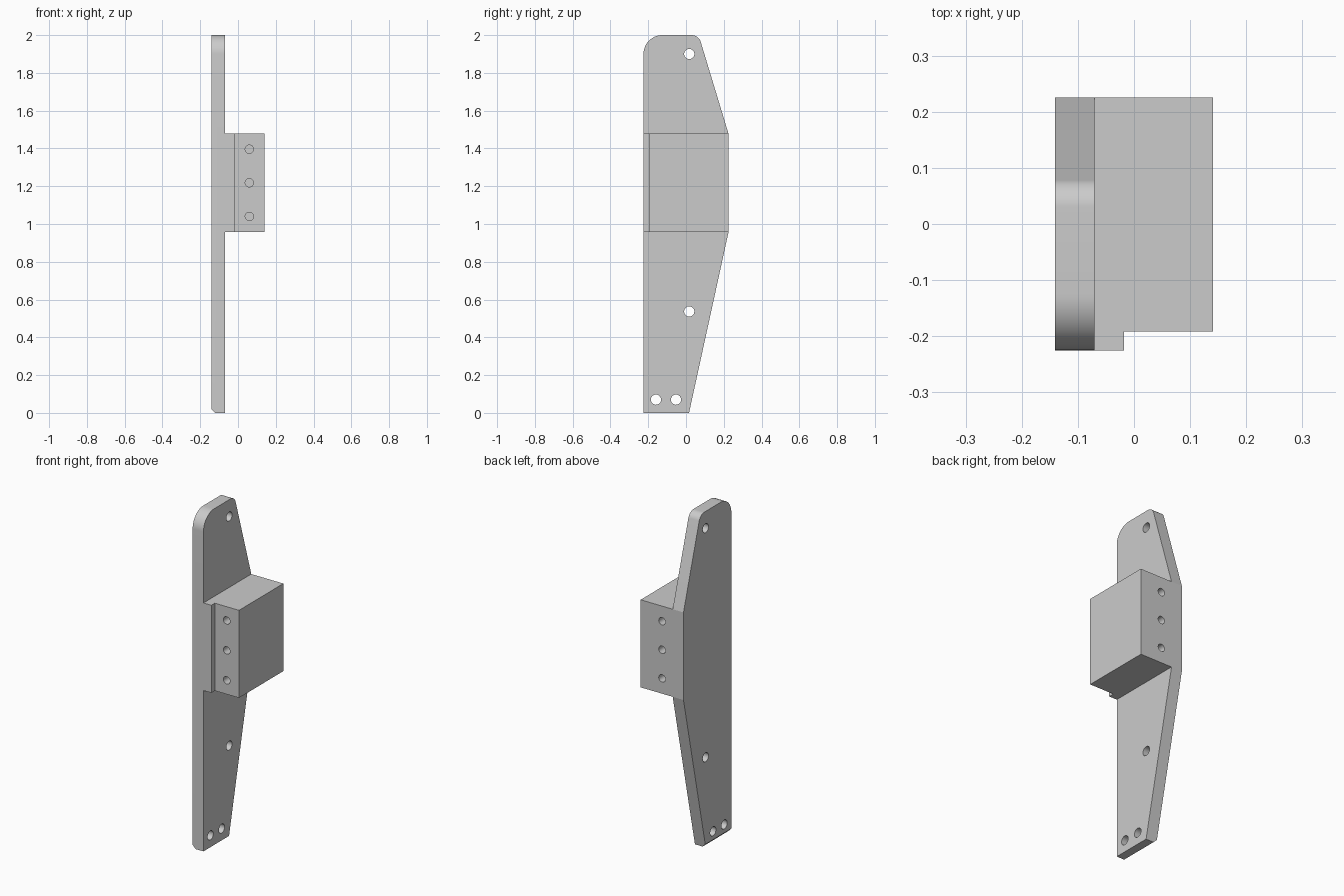
import bpy, bmesh, math
from mathutils import Vector

cube = bpy.data.objects.get("Cube")
if cube:
    bpy.data.objects.remove(cube, do_unlink=True)

COLOUR = (0.6, 0.6, 0.6, 1)
grey = bpy.data.materials.new("plain grey")
grey.use_nodes = True
grey.diffuse_color = COLOUR
grey.node_tree.nodes["Principled BSDF"].inputs["Base Color"].default_value = COLOUR

X_OUT, X_IN, X_STEP, X_END = -0.141, -0.07, -0.018, 0.141
Y = 0.225
Z_LOW, Z_HIGH = 0.957, 1.478


def fillet(prev, corner, nxt, radius, steps=16):
    """Points of an arc that rounds one corner of a profile."""
    p, c, n = Vector(prev), Vector(corner), Vector(nxt)
    a, b = (p - c).normalized(), (n - c).normalized()
    half = a.angle(b) / 2
    centre = c + (a + b).normalized() * radius / math.sin(half)
    start = (c + a * radius / math.tan(half) - centre).normalized()
    end = (c + b * radius / math.tan(half) - centre).normalized()
    return [tuple(centre + start.slerp(end, i / steps) * radius) for i in range(steps + 1)]


def prism(name, points, direction):
    """Extrude a closed outline of 3D points along a direction."""
    bm = bmesh.new()
    face = bm.faces.new([bm.verts.new(p) for p in points])
    out = bmesh.ops.extrude_face_region(bm, geom=[face])
    bmesh.ops.translate(bm, vec=direction,
                        verts=[g for g in out["geom"] if isinstance(g, bmesh.types.BMVert)])
    bmesh.ops.recalc_face_normals(bm, faces=bm.faces)
    mesh = bpy.data.meshes.new(name)
    bm.to_mesh(mesh)
    bm.free()
    mesh.materials.append(grey)
    obj = bpy.data.objects.new(name, mesh)
    bpy.context.collection.objects.link(obj)
    return obj


def drill(name, centre, radius, depth, axis):
    """Cylinder cutter centred on a point."""
    bpy.ops.mesh.primitive_cylinder_add(
        vertices=48, radius=radius, depth=depth, location=centre,
        rotation=(0, math.pi / 2, 0) if axis == "X" else (math.pi / 2, 0, 0))
    obj = bpy.context.object
    obj.name = name
    obj.data.materials.append(grey)
    return obj


def combine(target, tool, operation):
    """Apply a boolean and remove the tool object."""
    mod = target.modifiers.new(tool.name, "BOOLEAN")
    mod.operation, mod.solver, mod.object = operation, "EXACT", tool
    bpy.context.view_layer.objects.active = target
    bpy.ops.object.modifier_apply(modifier=mod.name)
    bpy.data.objects.remove(tool, do_unlink=True)


# Tapered mounting plate with two rounded top corners
shoulder, tip, front_top = (Y, Z_HIGH), (0.067, 2), (-Y, 2)
outline = [(-Y, 0), (0.016, 0), (Y, Z_LOW), shoulder]
outline += fillet(shoulder, tip, front_top, 0.05)
outline += fillet(tip, front_top, (-Y, 0), 0.1)
bracket = prism("mounting_bracket", [(X_OUT, y, z) for y, z in outline], (X_IN - X_OUT, 0, 0))

# Chamfer along the bottom outer edge
bm = bmesh.new()
bm.from_mesh(bracket.data)
edges = [e for e in bm.edges
         if all(v.co.z < 0.001 and v.co.x < X_OUT + 0.001 for v in e.verts)]
bmesh.ops.bevel(bm, geom=edges, offset=0.02, segments=1, affect="EDGES")
bm.to_mesh(bracket.data)
bm.free()

# Stepped side block
section = [(X_OUT + 0.03, -Y), (X_STEP, -Y), (X_STEP, -0.192),
           (X_END, -0.192), (X_END, Y), (X_OUT + 0.03, Y)]
block = prism("side_block", [(x, y, Z_LOW) for x, y in section], (0, 0, Z_HIGH - Z_LOW))
combine(bracket, block, "UNION")

# Through holes in the plate
for y, z in [(0.017, 1.9), (0.017, 0.537), (-0.159, 0.07), (-0.053, 0.07)]:
    combine(bracket, drill("plate_hole", ((X_OUT + X_IN) / 2, y, z), 0.027, 0.2, "X"), "DIFFERENCE")

# Blind holes in the front and back of the block
for i in (-1, 0, 1):
    combine(bracket, drill("front_hole", (0.06, -0.192, 1.218 + i * 0.178), 0.022, 0.24, "Y"), "DIFFERENCE")
    combine(bracket, drill("back_hole", (0, Y, 1.218 + i * 0.17), 0.022, 0.24, "Y"), "DIFFERENCE")

# Smooth curves, crisp edges
bpy.ops.object.select_all(action="DESELECT")
bracket.select_set(True)
bpy.context.view_layer.objects.active = bracket
bpy.ops.object.shade_smooth_by_angle(angle=math.radians(10))
